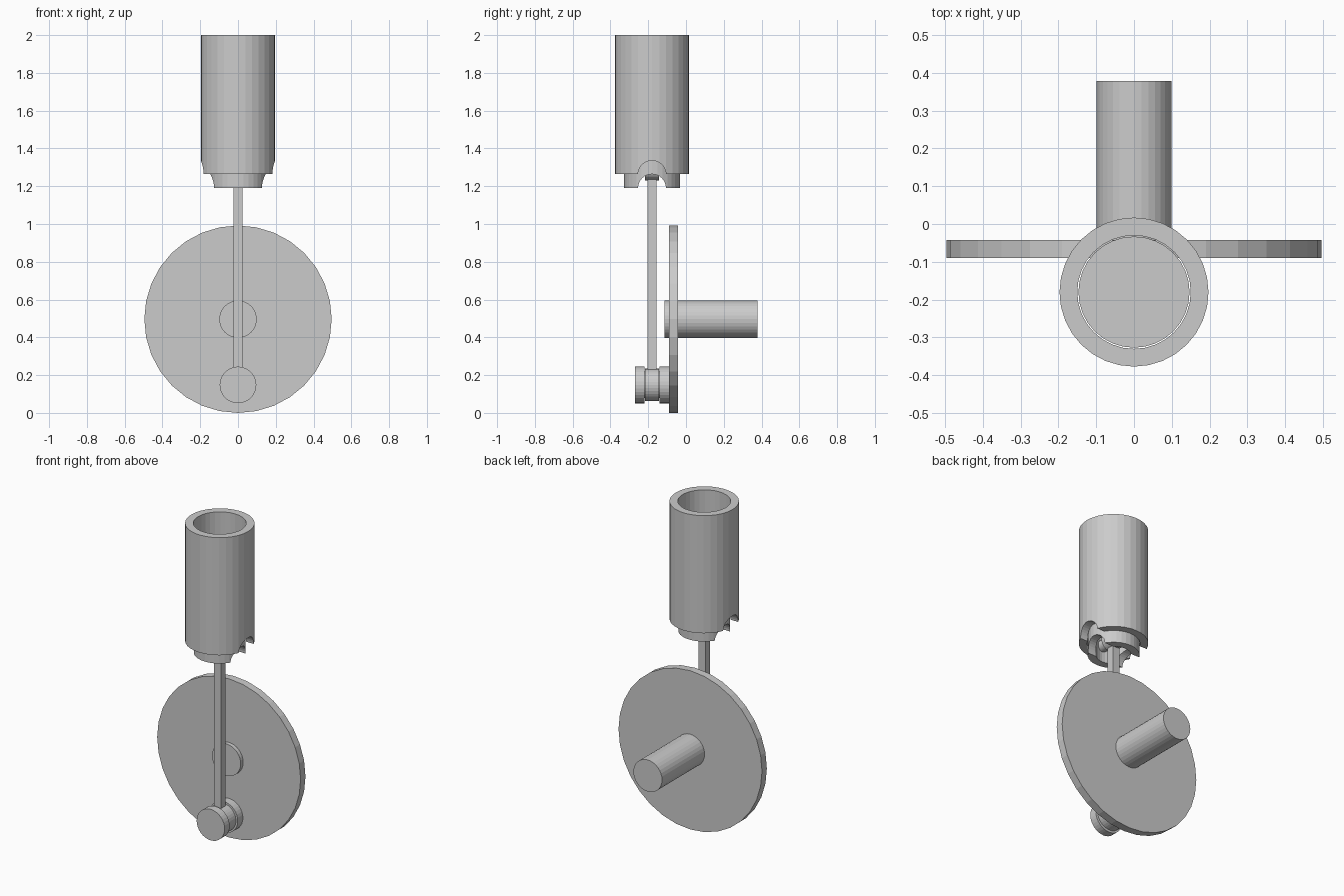
import bpy, bmesh
from math import sin, cos, pi
from mathutils import Matrix

if "Cube" in bpy.data.objects:
    bpy.data.objects.remove(bpy.data.objects["Cube"])

SEG = 32
CY = -0.18            # shared y of cylinder, piston and rod
CRANK_Z, PIN_Z, WRIST_Z = 0.496, 0.148, 1.29


def lathe(name, profile, place, closed=False):
    """Revolve (radius, height) points round z, then apply a placement matrix."""
    bm = bmesh.new()
    rings = []
    for r, h in profile:
        if r == 0:
            rings.append([bm.verts.new((0, 0, h))])
        else:
            rings.append([bm.verts.new((r * cos(2 * pi * i / SEG), r * sin(2 * pi * i / SEG), h))
                          for i in range(SEG)])
    n = len(rings)
    for k in range(n if closed else n - 1):
        a, b = rings[k], rings[(k + 1) % n]
        for i in range(SEG):
            j = (i + 1) % SEG
            bm.faces.new((a[i], a[j], b[j], b[i]))
    if not closed:
        bm.faces.new(rings[0])
        bm.faces.new(rings[-1])
    bmesh.ops.recalc_face_normals(bm, faces=bm.faces)
    bm.transform(place)
    me = bpy.data.meshes.new(name)
    bm.to_mesh(me)
    bm.free()
    ob = bpy.data.objects.new(name, me)
    bpy.context.collection.objects.link(ob)
    return ob


def upright(name, profile, closed=False):
    return lathe(name, profile, Matrix.Translation((0, CY, 0)), closed)


def along_y(name, r, y0, y1, z):
    """Solid cylinder running front to back."""
    m = Matrix.Translation((0, 0, z)) @ Matrix.Rotation(-pi / 2, 4, 'X')
    return lathe(name, [(r, y0), (r, y1)], m)


def cut_arch(ob, z, r):
    """Cut a rounded notch across the bottom, along x."""
    m = Matrix.Translation((0, CY, z)) @ Matrix.Rotation(pi / 2, 4, 'Y')
    c = lathe(ob.name + "_cutter", [(r, -0.4), (r, 0.4)], m)
    c.hide_render = True
    c.hide_set(True)
    mod = ob.modifiers.new("arch", 'BOOLEAN')
    mod.operation, mod.solver, mod.object = 'DIFFERENCE', 'EXACT', c


# Cylinder sleeve, open at both ends
sleeve = upright("cylinder_sleeve", [(0.197, 1.265), (0.197, 2.0), (0.15, 2.0), (0.15, 1.265)], True)
cut_arch(sleeve, 1.262, 0.074)

# Piston, hollow from below
piston = upright("piston", [(0.1, 1.36), (0.1, 1.19), (0.147, 1.19), (0.147, 1.42)])
cut_arch(piston, 1.19, 0.074)
along_y("wrist_pin", 0.035, CY - 0.12, CY + 0.12, WRIST_Z)

# Connecting rod with its two ends
along_y("rod_small_end", 0.06, CY - 0.036, CY + 0.036, WRIST_Z)
along_y("rod_big_end", 0.086, CY - 0.037, CY + 0.037, PIN_Z)
bm = bmesh.new()
z0, z1 = PIN_Z + 0.06, WRIST_Z - 0.04
bmesh.ops.create_cube(bm, size=1, matrix=Matrix.Translation((0, CY, (z0 + z1) / 2))
                      @ Matrix.Diagonal((0.048, 0.048, z1 - z0, 1)))
me = bpy.data.meshes.new("connecting_rod")
bm.to_mesh(me)
bm.free()
bpy.context.collection.objects.link(bpy.data.objects.new("connecting_rod", me))

# Crank pin: core and two collars
along_y("crank_pin_core", 0.07, -0.25, -0.08, PIN_Z)
along_y("crank_pin_front_collar", 0.097, -0.27, -0.221, PIN_Z)
along_y("crank_pin_back_collar", 0.097, -0.141, -0.08, PIN_Z)

# Flywheel disc and drive shaft
along_y("crank_disc", 0.496, -0.09, -0.042, CRANK_Z)
along_y("drive_shaft", 0.099, -0.115, 0.378, CRANK_Z)
